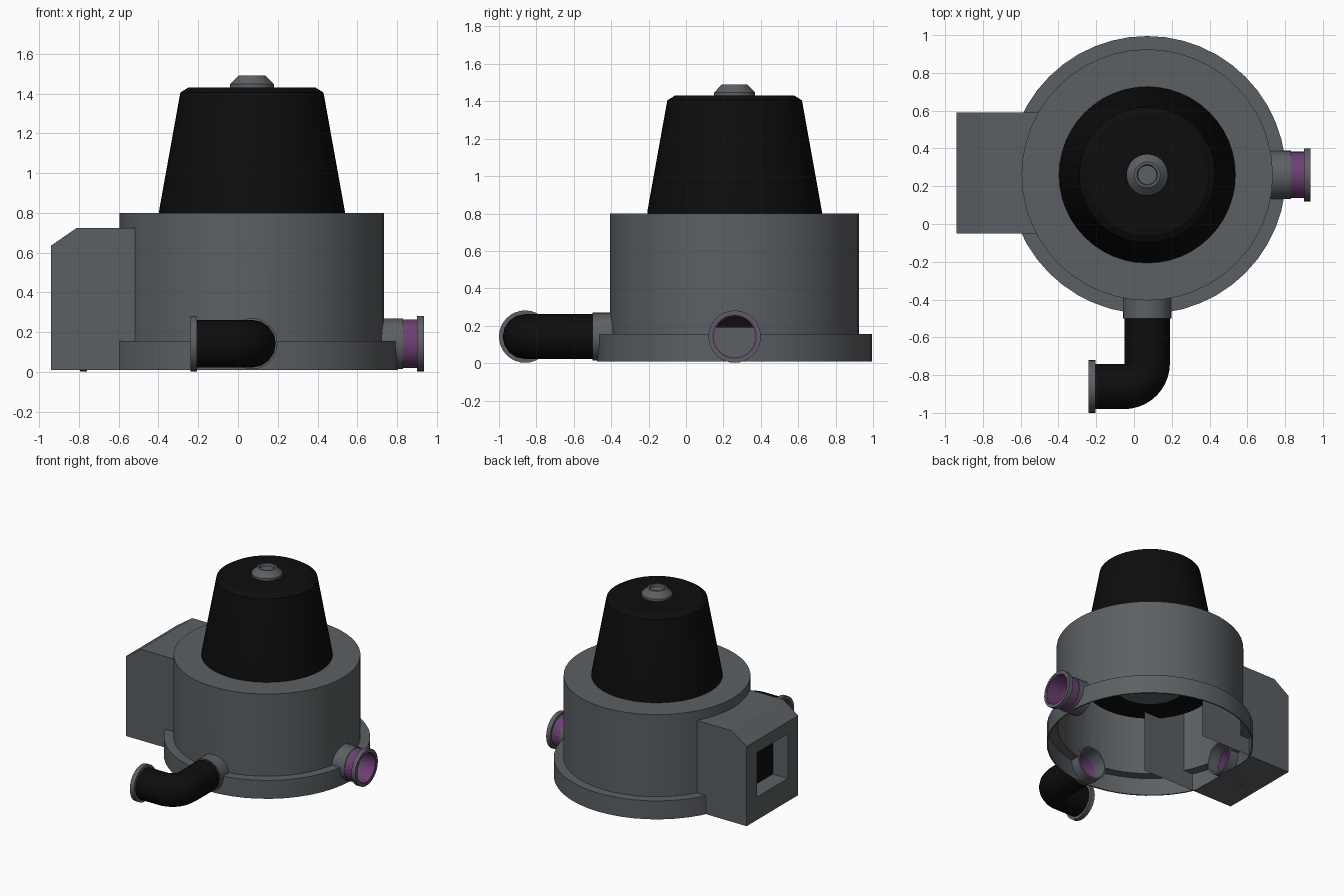
import bpy, bmesh, math
from mathutils import Matrix, Vector

old = bpy.data.objects.get("Cube")
if old:
    bpy.data.objects.remove(old, do_unlink=True)

CX, CY, PORT_Z = 0.07, 0.26, 0.142
CENTRE = Matrix.Translation((CX, CY, 0))


def material(name, rgb):
    m = bpy.data.materials.new(name)
    m.use_nodes = True
    colour = (*rgb, 1)
    m.diffuse_color = colour
    bsdf = next(n for n in m.node_tree.nodes if n.type == 'BSDF_PRINCIPLED')
    bsdf.inputs["Base Color"].default_value = colour
    return m


GREY = material("steel_grey", (0.105, 0.117, 0.125))
BLACK = material("rubber_black", (0.004, 0.004, 0.004))
PURPLE = material("lining_purple", (0.15, 0.05, 0.17))


def smooth(obj):
    bpy.ops.object.select_all(action='DESELECT')
    obj.select_set(True)
    bpy.context.view_layer.objects.active = obj
    bpy.ops.object.shade_smooth_by_angle(angle=math.radians(30))


def add_mesh(name, bm, mats):
    mesh = bpy.data.meshes.new(name)
    bm.to_mesh(mesh)
    bm.free()
    obj = bpy.data.objects.new(name, mesh)
    bpy.context.collection.objects.link(obj)
    for m in mats:
        mesh.materials.append(m)
    return obj


def lathe(name, profile, mat, matrix=CENTRE, closed=False, steps=48):
    """Spin (radius, height) points about z, then place the result."""
    bm = bmesh.new()
    verts = [bm.verts.new((r, 0, z)) for r, z in profile]
    edges = [bm.edges.new(p) for p in zip(verts, verts[1:])]
    if closed:
        edges.append(bm.edges.new((verts[-1], verts[0])))
    bmesh.ops.spin(bm, geom=verts + edges, axis=(0, 0, 1), cent=(0, 0, 0),
                   angle=math.tau, steps=steps, use_duplicate=False)
    bmesh.ops.remove_doubles(bm, verts=bm.verts, dist=0.0005)
    bmesh.ops.recalc_face_normals(bm, faces=bm.faces)
    bm.transform(matrix)
    obj = add_mesh(name, bm, [mat])
    smooth(obj)
    return obj


def tube(name, inner, outer, start, end, mat, matrix):
    return lathe(name, [(inner, start), (outer, start), (outer, end), (inner, end)],
                 mat, matrix, closed=True, steps=32)


def port_matrix(angle):
    """Local z points outward from the drum axis."""
    return (Matrix.Translation((CX, CY, PORT_Z)) @ Matrix.Rotation(angle, 4, 'Z')
            @ Matrix.Rotation(math.pi / 2, 4, 'Y'))


# Hollow drum with a wider foot, open below
drum = lathe("drum", [(0.735, 0.01), (0.735, 0.155), (0.665, 0.155), (0.665, 0.8),
                      (0.44, 0.8), (0.44, 0.79), (0.655, 0.79), (0.655, 0.145),
                      (0.725, 0.145), (0.725, 0.01)], GREY, closed=True)

# Port holes through the drum wall
PORTS = {"left": 0.0, "front": -math.pi / 2, "right": math.pi}
for side, angle in PORTS.items():
    cutter = lathe("hole_cutter", [(0, 0.5), (0.12, 0.5), (0.12, 0.9), (0, 0.9)],
                   GREY, port_matrix(angle), steps=32)
    cutter.hide_render = True
    mod = drum.modifiers.new("hole", 'BOOLEAN')
    mod.operation = 'DIFFERENCE'
    mod.solver = 'EXACT'
    mod.object = cutter
    bpy.ops.object.select_all(action='DESELECT')
    drum.select_set(True)
    bpy.context.view_layer.objects.active = drum
    bpy.ops.object.modifier_apply(modifier=mod.name)
    bpy.data.objects.remove(cutter, do_unlink=True)
smooth(drum)

# Tapered black cover that reaches down into the drum
lathe("tapered_cover", [(0, 0.49), (0.467, 0.49), (0.467, 0.81), (0.36, 1.405),
                        (0.32, 1.43), (0, 1.43)], BLACK)
lathe("lower_hub", [(0, 0.48), (0.25, 0.48), (0.25, 0.5)], GREY)
lathe("top_knob", [(0, 1.43), (0.11, 1.43), (0.11, 1.447), (0.068, 1.49),
                   (0.055, 1.49), (0.05, 1.472), (0, 1.472)], GREY)

# Ports: grey stub, and on two sides a black sleeve, end ring and lining
for side, angle in PORTS.items():
    m = port_matrix(angle)
    tube(side + "_port_stub", 0.115, 0.128, 0.64, 0.76, GREY, m)
    if side != "front":
        tube(side + "_port_sleeve", 0.115, 0.121, 0.755, 0.835, BLACK, m)
        tube(side + "_port_ring", 0.122, 0.14, 0.83, 0.865, GREY, m)
        tube(side + "_port_lining", 0.112, 0.123, 0.73, 0.863, PURPLE, m)

# Front elbow hose
BEND = 0.122
bend_centre = Vector((CX - BEND, -0.738, PORT_Z))


def hose(name, radius, end_x, mat):
    arc = [bend_centre + BEND * Vector((math.cos(a), math.sin(a), 0))
           for a in (-i * math.pi / 20 for i in range(11))]
    path = [Vector((CX, -0.48, PORT_Z)), *arc, Vector((end_x, arc[-1].y, PORT_Z))]
    curve = bpy.data.curves.new(name, 'CURVE')
    curve.dimensions = '3D'
    curve.bevel_depth = radius
    curve.bevel_resolution = 6
    spline = curve.splines.new('POLY')
    spline.points.add(len(path) - 1)
    for point, co in zip(spline.points, path):
        point.co = (*co, 1)
    curve.materials.append(mat)
    obj = bpy.data.objects.new(name, curve)
    bpy.context.collection.objects.link(obj)
    bpy.ops.object.select_all(action='DESELECT')
    obj.select_set(True)
    bpy.context.view_layer.objects.active = obj
    bpy.ops.object.convert(target='MESH')
    smooth(bpy.context.object)


hose("elbow_hose", 0.12, -0.21, BLACK)
hose("elbow_lining", 0.113, -0.237, PURPLE)
end_matrix = (Matrix.Translation((0, bend_centre.y - BEND, PORT_Z))
              @ Matrix.Rotation(-math.pi / 2, 4, 'Y'))
tube("elbow_ring", 0.114, 0.14, 0.205, 0.24, GREY, end_matrix)

# Side box: open shell with a sloped top edge and a recessed black window
X0, X1, Y0, Y1 = -0.94, -0.14, -0.05, 0.59
LOW, EAVE, TOP, SLOPE_X = 0.01, 0.635, 0.725, -0.81
bm = bmesh.new()


def face(points, index=0):
    bm.faces.new([bm.verts.new(p) for p in points]).material_index = index


side_profile = [(X0, LOW), (X0, EAVE), (SLOPE_X, TOP), (X1, TOP), (X1, LOW)]
for y in (Y0, Y1):
    face([(x, y, z) for x, z in side_profile])
for (xa, za), (xb, zb) in (((X0, EAVE), (SLOPE_X, TOP)), ((SLOPE_X, TOP), (-0.5, TOP)),
                           ((X0, LOW), (-0.6, LOW))):
    face([(xa, Y0, za), (xa, Y1, za), (xb, Y1, zb), (xb, Y0, zb)])


def rectangle(x, y0, y1, z0, z1):
    return [(x, y0, z0), (x, y1, z0), (x, y1, z1), (x, y0, z1)]


rims = [rectangle(X0, Y0, Y1, LOW, EAVE),
        rectangle(X0, 0.08, 0.46, 0.19, 0.54),
        rectangle(X0 + 0.13, 0.08, 0.46, 0.19, 0.54)]
for a, b in zip(rims, rims[1:]):
    for i in range(4):
        j = (i + 1) % 4
        face([a[i], a[j], b[j], b[i]])
face(rims[-1], 1)
bmesh.ops.remove_doubles(bm, verts=bm.verts, dist=0.0005)
bmesh.ops.recalc_face_normals(bm, faces=bm.faces)
add_mesh("side_box", bm, [GREY, BLACK])
